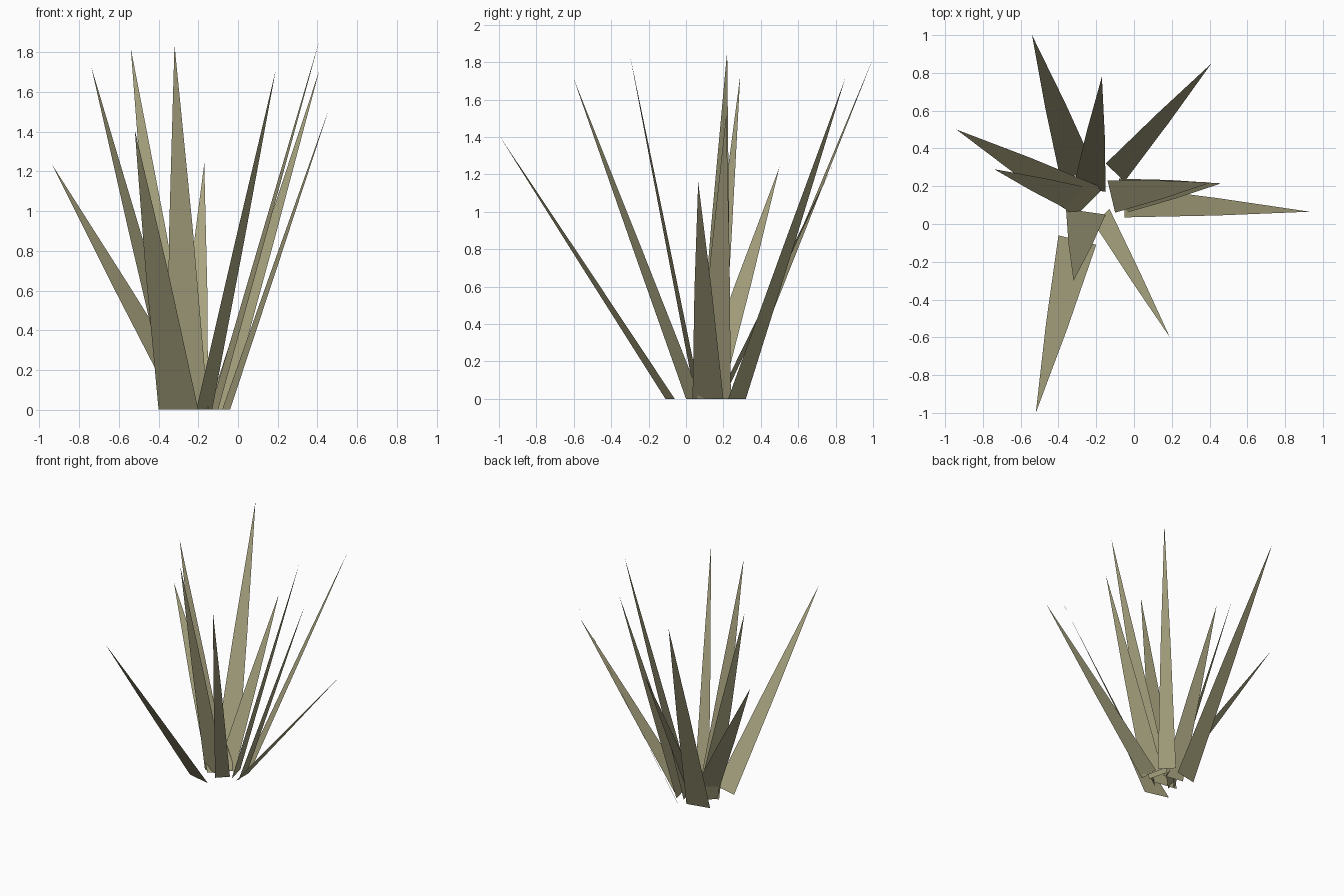
import bpy
from mathutils import Vector

# Single dry olive leaf colour
leaf = bpy.data.materials.new("dry_olive_leaf")
leaf.diffuse_color = (0.385, 0.36, 0.21, 1)

# Each blade: base corner, base corner (on the ground), tip
BLADES = [
    ((-0.39, 0.24), (-0.20, 0.28), (-0.54, 1.00, 1.82)),
    ((-0.15, 0.32), (-0.05, 0.225), (0.41, 0.85, 1.71)),
    ((-0.32, 0.20), (-0.15, 0.17), (-0.17, 0.78, 1.24)),
    ((-0.31, 0.04), (-0.16, 0.19), (-0.94, 0.50, 1.24)),
    ((-0.34, 0.07), (-0.23, 0.19), (-0.74, 0.29, 1.73)),
    ((-0.08, 0.24), (-0.04, 0.06), (0.46, 0.215, 1.52)),
    ((-0.05, 0.20), (-0.05, 0.035), (0.93, 0.065, 1.16)),
    ((-0.21, 0.00), (-0.13, 0.08), (0.19, -0.60, 1.71)),
    ((-0.40, -0.06), (-0.20, -0.11), (-0.52, -1.00, 1.41)),
    ((-0.36, 0.08), (-0.15, 0.05), (-0.32, -0.30, 1.84)),
    ((-0.14, 0.23), (-0.10, 0.06), (0.41, 0.22, 1.86)),
]


def make_blade(name, a, b, tip):
    """Flat tapering leaf: lower quad and pointed upper triangle."""
    a, b, tip = Vector((*a, 0)), Vector((*b, 0)), Vector(tip)
    if (b - a).cross(tip - a).z < 0:      # upper side faces up
        a, b = b, a
    centre = ((a + b) / 2).lerp(tip, 0.5)
    half = (b - a) * 0.28                 # slightly full at mid length
    verts = [a, b, centre + half, centre - half, tip]
    mesh = bpy.data.meshes.new(name)
    mesh.from_pydata(verts, [], [(0, 1, 2, 3), (3, 2, 4)])
    mesh.materials.append(leaf)
    obj = bpy.data.objects.new(name, mesh)
    bpy.context.collection.objects.link(obj)


# Fan of blades
for i, (a, b, tip) in enumerate(BLADES, 1):
    make_blade(f"leaf_blade_{i}", a, b, tip)
